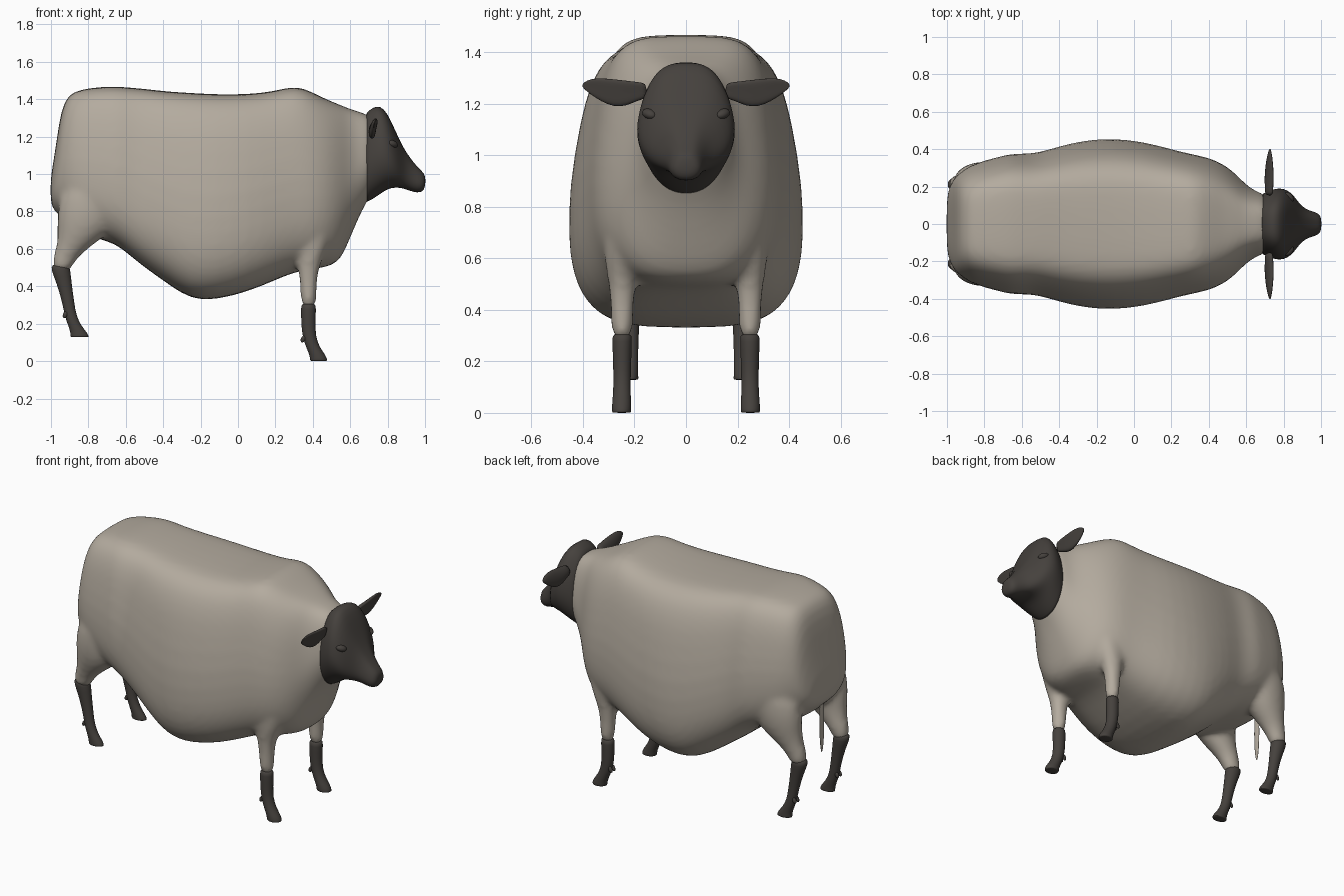
import bpy
import bmesh
from math import cos, sin, pi, copysign
from mathutils import Vector, Matrix

default_cube = bpy.data.objects.get("Cube")
if default_cube:
    bpy.data.objects.remove(default_cube, do_unlink=True)


def make_material(name, colour):
    material = bpy.data.materials.new(name)
    material.use_nodes = True
    material.diffuse_color = (*colour, 1)
    shader = material.node_tree.nodes["Principled BSDF"]
    shader.inputs["Base Color"].default_value = (*colour, 1)
    shader.inputs["Roughness"].default_value = 0.8
    return material


wool = make_material("pale_wool", (0.455, 0.408, 0.345))
skin = make_material("dark_skin", (0.06, 0.053, 0.047))


def power(value, exponent):
    return copysign(abs(value) ** exponent, value)


def section_along_x(section, taper, extra, count=32):
    """Rounded-box ring facing along x: x, low z, high z, half width, squareness."""
    x, low, high, half_width, squareness = section
    ring = []
    for i in range(count):
        angle = 2 * pi * i / count
        up = sin(angle)
        exponent = 2 / (squareness + (extra if up > 0 else 0))
        height = power(up, exponent)
        blend = min(max((height + 0.2) / 1.2, 0), 1)
        narrow = 1 - taper * blend * blend * (3 - 2 * blend)
        y = half_width * power(cos(angle), exponent) * narrow
        ring.append(Vector((x, y, (low + high) / 2 + height * (high - low) / 2)))
    return ring


def section_along_z(section, side, count=16):
    """Oval ring lying flat: z, centre x, centre y, radius x, radius y."""
    z, x, y, radius_x, radius_y = section
    angles = [2 * pi * i / count for i in range(count)]
    return [Vector((x + radius_x * cos(a), side * (y + radius_y * sin(a)), z)) for a in angles]


def add_loft(bm, rings):
    """Skin a closed tube over the rings."""
    loops = [[bm.verts.new(point) for point in ring] for ring in rings]
    count = len(loops[0])
    for first, second in zip(loops, loops[1:]):
        for i in range(count):
            j = (i + 1) % count
            bm.faces.new((first[i], first[j], second[j], second[i]))
    bm.faces.new(loops[0])
    bm.faces.new(loops[-1])


def add_ellipsoid(bm, centre, radii, rotation=None):
    matrix = Matrix.Translation(centre) @ (rotation or Matrix()) @ Matrix.Diagonal((*radii, 1))
    bmesh.ops.create_uvsphere(bm, u_segments=20, v_segments=12, radius=1, matrix=matrix)


def finish(name, bm, material, subdivide=True, blend=False):
    bmesh.ops.recalc_face_normals(bm, faces=bm.faces)
    mesh = bpy.data.meshes.new(name)
    bm.to_mesh(mesh)
    bm.free()
    mesh.materials.append(material)
    mesh.shade_smooth()
    obj = bpy.data.objects.new(name, mesh)
    bpy.context.collection.objects.link(obj)
    if subdivide:
        rounding = obj.modifiers.new("Rounding", "SUBSURF")
        rounding.levels = rounding.render_levels = 1
    if blend:
        remesh = obj.modifiers.new("Fuse", "REMESH")
        remesh.mode = "VOXEL"
        remesh.voxel_size = 0.016
        remesh.use_smooth_shade = True
        smooth = obj.modifiers.new("Soften", "SMOOTH")
        smooth.factor = 0.5
        smooth.iterations = 10


# Woolly body, thighs and shoulders fused into one skin
body_sections = [
    (-1.003, .85, .97, .14, 2.3), (-.988, .81, 1.06, .2, 2.4), (-.968, .79, 1.19, .24, 2.6),
    (-.946, .77, 1.34, .265, 2.8), (-.91, .73, 1.425, .295, 3), (-.85, .69, 1.452, .33, 3.3),
    (-.74, .65, 1.467, .36, 3.5), (-.65, .625, 1.47, .383, 3.6), (-.58, .565, 1.463, .38, 3.6),
    (-.5, .5, 1.457, .388, 3.6), (-.38, .415, 1.442, .428, 3.6), (-.25, .324, 1.435, .455, 3.6),
    (-.12, .326, 1.427, .465, 3.6), (.05, .368, 1.427, .447, 3.6), (.2, .432, 1.443, .405, 3.5),
    (.31, .478, 1.478, .378, 3.4), (.4, .49, 1.437, .36, 3.2), (.48, .502, 1.397, .325, 2.9),
    (.545, .53, 1.372, .272, 2.6), (.59, .635, 1.352, .222, 2.4), (.64, .755, 1.337, .183, 2.3),
    (.69, .86, 1.32, .165, 2.3), (.73, .9, 1.3, .14, 2.2),
]
thigh_sections = [
    (1, -.77, .23, .14, .09), (.86, -.795, .232, .168, .107), (.75, -.805, .23, .165, .104),
    (.67, -.835, .225, .13, .088), (.6, -.89, .217, .087, .066), (.54, -.933, .213, .062, .053),
    (.47, -.945, .212, .05, .045),
]
shoulder_sections = [
    (.85, .4, .235, .13, .09), (.64, .392, .243, .105, .082), (.54, .38, .247, .07, .062),
    (.46, .376, .248, .05, .049), (.36, .377, .248, .044, .044), (.275, .378, .248, .042, .042),
]
bm = bmesh.new()
add_loft(bm, [section_along_x(s, 0.18, 0.9) for s in body_sections])
for side in (-1, 1):
    for sections in (thigh_sections, shoulder_sections):
        add_loft(bm, [section_along_z(s, side) for s in sections])
finish("woolly_body", bm, wool, blend=True)

# Bare lower legs with hooves and dewclaws
hind_sections = [
    (.52, -.95, .211, .046, .041), (.49, -.949, .211, .053, .044), (.42, -.93, .211, .041, .036),
    (.31, -.907, .212, .032, .029), (.24, -.895, .214, .032, .029), (.19, -.873, .215, .035, .03),
    (.15, -.85, .216, .046, .031), (.131, -.847, .216, .05, .032), (.128, -.847, .216, .049, .031),
]
front_sections = [
    (.308, .377, .248, .038, .037), (.29, .377, .248, .041, .039), (.2, .376, .248, .039, .036),
    (.13, .38, .248, .036, .034), (.07, .402, .249, .037, .035), (.03, .427, .25, .044, .038),
    (.004, .432, .25, .047, .038), (0, .432, .25, .046, .037),
]
for end, sections, claw in (
    ("hind", hind_sections, (-.922, .214, .25)),
    ("front", front_sections, (.35, .248, .12)),
):
    for label, side in (("right", -1), ("left", 1)):
        bm = bmesh.new()
        add_loft(bm, [section_along_z(s, side) for s in sections])
        for spread in (-0.014, 0.014):
            centre = (claw[0], side * claw[1] + spread, claw[2])
            add_ellipsoid(bm, centre, (.013, .01, .022), Matrix.Rotation(0.5, 4, "Y"))
        finish(f"{end}_{label}_lower_leg", bm, skin)

# Head, from the back of the jaw to the nose
head_sections = [
    (.68, .855, 1.31, .15, 2.2), (.685, .847, 1.328, .165, 2.2), (.72, .865, 1.357, .18, 2.2),
    (.76, .893, 1.368, .194, 2.3), (.8, .92, 1.325, .193, 2.4), (.84, .928, 1.235, .172, 2.4),
    (.87, .926, 1.17, .132, 2.4), (.9, .917, 1.115, .092, 2.4), (.94, .903, 1.06, .072, 2.4),
    (.975, .9, 1.023, .063, 2.4), (.995, .915, 1.003, .048, 2.3), (1.002, .945, .98, .024, 2),
]
bm = bmesh.new()
add_loft(bm, [section_along_x(s, 0.2, 0.5) for s in head_sections])

# Low brow ridges and eyelids merged into the face
for side in (-1, 1):
    turn = Matrix.Rotation(side * 0.8, 4, "Z") @ Matrix.Rotation(side * 0.3, 4, "X")
    add_ellipsoid(bm, (.826, side * .142, 1.16), (.024, .034, .02), turn)
finish("head", bm, skin)

# Ears: thin leaves tapering outward (distance out, height, half height, half thickness)
ear_sections = [
    (.15, 1.25, .03, .026), (.19, 1.248, .037, .028), (.23, 1.24, .05, .029),
    (.28, 1.241, .055, .027), (.33, 1.254, .046, .021), (.37, 1.266, .031, .014),
    (.395, 1.27, .014, .007), (.402, 1.27, .004, .003),
]
for label, side in (("right", -1), ("left", 1)):
    bm = bmesh.new()
    rings = []
    for out, height, tall, thick in ear_sections:
        ring = []
        for i in range(16):
            a = 2 * pi * i / 16
            # the front face is hollowed like a shallow cup
            hollow = 0.6 * thick * max(cos(a), 0) ** 2
            lean = 0.2 * tall * sin(a)
            x = .728 + thick * cos(a) - hollow + lean
            ring.append(Vector((x, side * out, height + tall * sin(a))))
        rings.append(ring)
    add_loft(bm, rings)
    finish(f"{label}_ear", bm, skin)

# Thin hanging tail
bm = bmesh.new()
add_ellipsoid(bm, (-.957, 0, .67), (.007, .022, .19))
finish("tail", bm, wool, subdivide=False)
